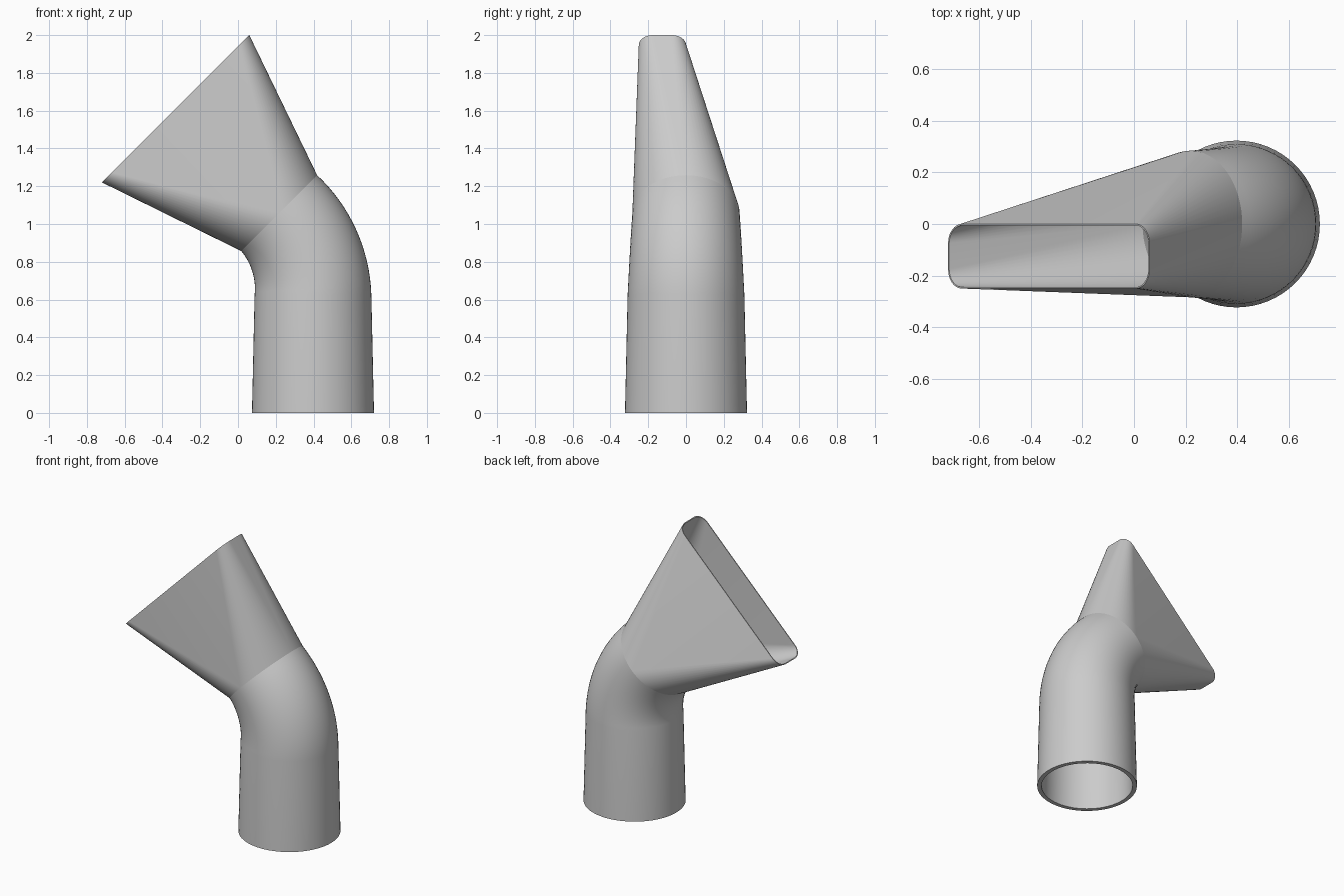
import bpy, bmesh, math
from mathutils import Vector

cube = bpy.data.objects.get("Cube")
if cube:
    bpy.data.objects.remove(cube, do_unlink=True)

grey = bpy.data.materials.new("light_grey")
grey.use_nodes = True
grey.diffuse_color = (0.6, 0.6, 0.6, 1)
grey.node_tree.nodes["Principled BSDF"].inputs["Base Color"].default_value = (0.6, 0.6, 0.6, 1)

STEPS = 16                     # segments per quarter turn
BEND = math.radians(45)
BEND_RADIUS = 0.61
BASE_X, BEND_Z = 0.397, 0.626


def section(centre, tilt, half_u, half_v, corner):
    """Rounded rectangle; a circle when both halves equal the corner radius."""
    u = Vector((math.cos(tilt), 0, math.sin(tilt)))
    v = Vector((0, 1, 0))
    points = []
    for q, (su, sv) in enumerate([(1, 1), (-1, 1), (-1, -1), (1, -1)]):
        for i in range(STEPS + 1):
            a = (q + i / STEPS) * math.pi / 2
            points.append(centre + u * (su * (half_u - corner) + corner * math.cos(a))
                          + v * (sv * (half_v - corner) + corner * math.sin(a)))
    return points


def circle(centre, tilt, radius):
    return section(centre, tilt, radius, radius, radius)


def loft(name, rings):
    """Skin consecutive rings and merge the doubled quarter points."""
    bm = bmesh.new()
    loops = [[bm.verts.new(p) for p in ring] for ring in rings]
    n = len(loops[0])
    for a, b in zip(loops, loops[1:]):
        for i in range(n):
            j = (i + 1) % n
            bm.faces.new((a[i], a[j], b[j], b[i]))
    bmesh.ops.remove_doubles(bm, verts=bm.verts, dist=0.0001)
    mesh = bpy.data.meshes.new(name)
    bm.to_mesh(mesh)
    bm.free()
    mesh.materials.append(grey)
    obj = bpy.data.objects.new(name, mesh)
    bpy.context.collection.objects.link(obj)
    bpy.ops.object.select_all(action='DESELECT')
    obj.select_set(True)
    bpy.context.view_layer.objects.active = obj
    bpy.ops.object.shade_smooth_by_angle(angle=math.radians(35))
    return obj


def bend_centre(a):
    return Vector((BASE_X - BEND_RADIUS * (1 - math.cos(a)), 0,
                   BEND_Z + BEND_RADIUS * math.sin(a)))


def pipe_wall(r_base, r_bend, r_end):
    """Tapered straight run followed by the elbow."""
    rings = [circle(Vector((BASE_X, 0, 0)), 0, r_base)]
    for i in range(STEPS + 1):
        t = i / STEPS
        rings.append(circle(bend_centre(t * BEND), t * BEND, r_bend + (r_end - r_bend) * t))
    return rings


# Bent pipe: outer wall, then inner wall, joined by the bottom rim
outer = pipe_wall(0.323, 0.309, 0.284)
inner = pipe_wall(0.295, 0.284, 0.262)
loft("bent_pipe", outer[::-1] + inner)

# Flared nozzle: round at the elbow, flat offset slot at the mouth
mouth = Vector((-0.33, -0.125, 1.61))
loft("flared_nozzle", [
    outer[-1],
    section(mouth, BEND, 0.5515, 0.125, 0.075),
    section(mouth, BEND, 0.5455, 0.119, 0.069),
    inner[-1],
])

# Consistent outward normals
for obj in (bpy.data.objects["bent_pipe"], bpy.data.objects["flared_nozzle"]):
    bm = bmesh.new()
    bm.from_mesh(obj.data)
    # The outer wall was laid top to bottom on the pipe, bottom to top on the nozzle
    if obj.name == "bent_pipe":
        bmesh.ops.reverse_faces(bm, faces=bm.faces)
    bm.to_mesh(obj.data)
    bm.free()
